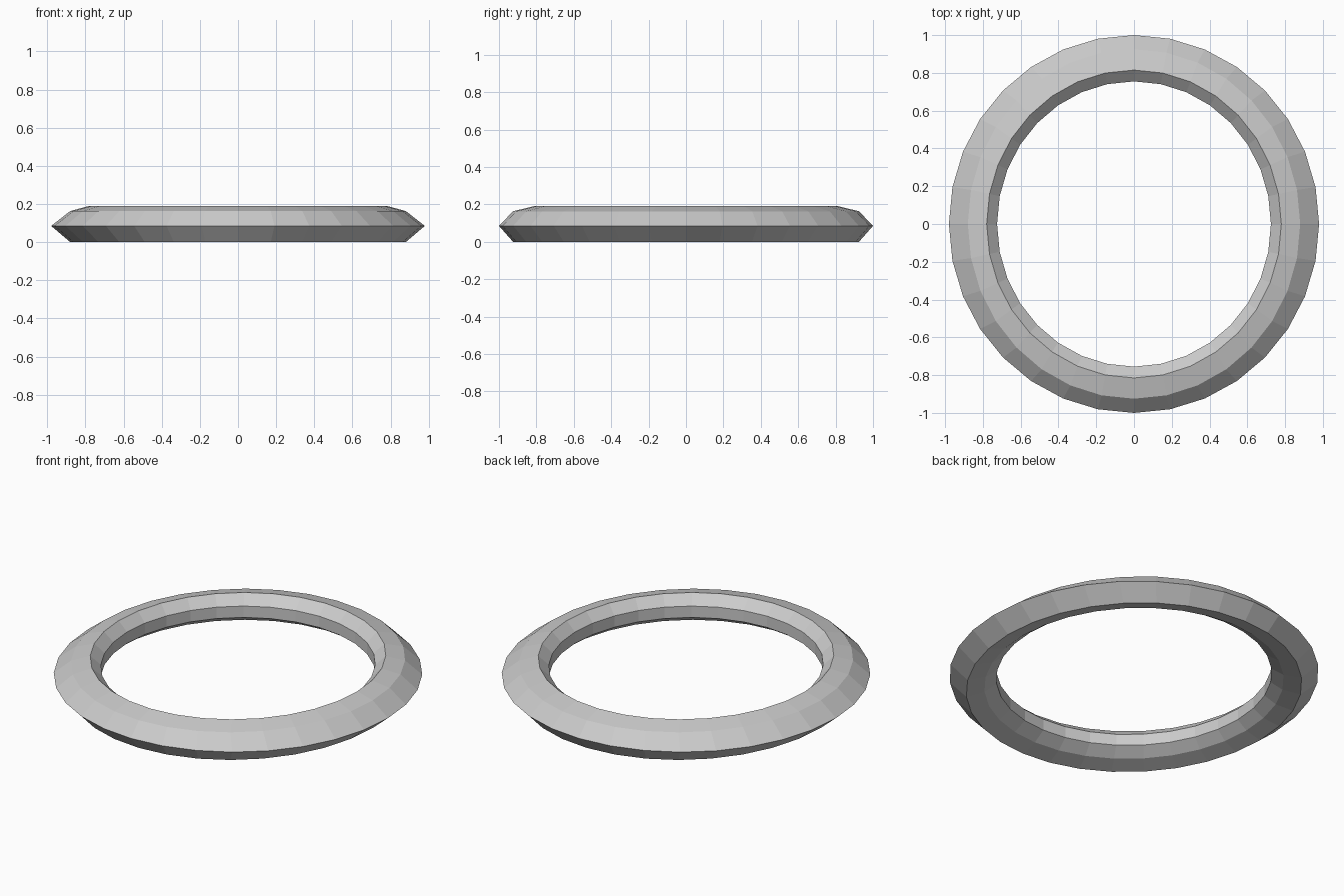
import bpy, bmesh, math

if "Cube" in bpy.data.objects:
    bpy.data.objects.remove(bpy.data.objects["Cube"])

SIDES = 32
# Closed ring cross-section: x radius, y radius, height
PROFILE = [
    (0.98, 1.00, 0.085),    # outer edge
    (0.88, 0.925, 0.163),   # top shoulder
    (0.78, 0.815, 0.19),    # top inner crest
    (0.725, 0.755, 0.137),  # inner wall top
    (0.725, 0.755, 0.07),   # inner wall bottom
    (0.785, 0.825, 0.025),  # underside
    (0.88, 0.925, 0.0),     # bottom outer edge
]

# Sweep the cross-section round the slightly oval path
bm = bmesh.new()
loops = []
for i in range(SIDES):
    a = math.tau * i / SIDES
    loops.append([bm.verts.new((rx * math.cos(a), ry * math.sin(a), z))
                  for rx, ry, z in PROFILE])
n = len(PROFILE)
for i in range(SIDES):
    p, q = loops[i], loops[(i + 1) % SIDES]
    for j in range(n):
        k = (j + 1) % n
        bm.faces.new((p[j], q[j], q[k], p[k]))
bmesh.ops.recalc_face_normals(bm, faces=bm.faces)

mesh = bpy.data.meshes.new("ring")
bm.to_mesh(mesh)
bm.free()
bpy.context.collection.objects.link(bpy.data.objects.new("ring", mesh))
